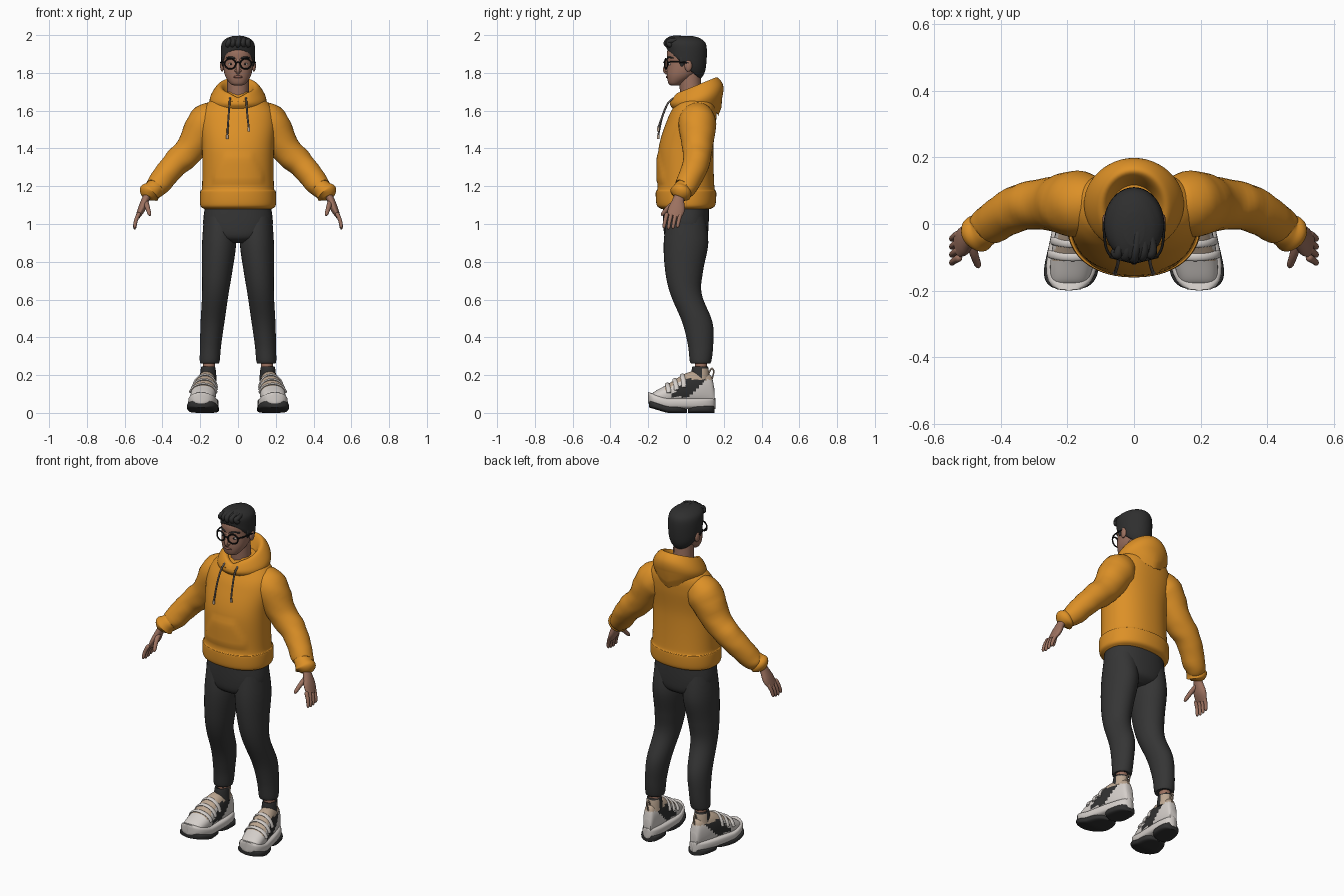
import bpy, bmesh, math
from mathutils import Vector

cube = bpy.data.objects.get("Cube")
if cube:
    bpy.data.objects.remove(cube, do_unlink=True)


def material(name, *rgb):
    mat = bpy.data.materials.new(name)
    mat.use_nodes = True
    mat.diffuse_color = (*rgb, 1)
    shader = next(n for n in mat.node_tree.nodes if n.type == 'BSDF_PRINCIPLED')
    shader.inputs["Base Color"].default_value = (*rgb, 1)
    shader.inputs["Roughness"].default_value = .8
    return mat


ORANGE = material("orange fleece", .72, .28, .02)
CHARCOAL = material("charcoal cloth", .036, .036, .036)
HAIR = material("black hair", .028, .028, .028)
SKIN = material("skin", .33, .165, .115)
LIP = material("lip", .24, .1, .075)
WHITE = material("off white", .66, .62, .59)
RUBBER = material("dark rubber", .03, .03, .03)
TAN = material("tan suede", .5, .38, .28)
FRAME = material("glossy black", .008, .008, .008)
CORD = material("grey cord", .13, .11, .1)


def finish(name, bm, mats, mirror=False, rule=None):
    bmesh.ops.recalc_face_normals(bm, faces=bm.faces)
    if rule:
        for face in bm.faces:
            face.material_index = rule(face.calc_center_median(), face.normal)
    mesh = bpy.data.meshes.new(name)
    bm.to_mesh(mesh)
    bm.free()
    for mat in mats:
        mesh.materials.append(mat)
    mesh.shade_smooth()
    mesh.set_sharp_from_angle(angle=math.radians(55))
    part = bpy.data.objects.new(name, mesh)
    bpy.context.scene.collection.objects.link(part)
    if mirror:
        part.modifiers.new("mirror", 'MIRROR').use_mirror_merge = False


def spline(points, steps):
    """Smooth curve through points of any dimension."""
    last = len(points) - 1
    curve = []
    for i in range(last):
        before, start, end, after = (points[max(0, min(last, i + k))] for k in (-1, 0, 1, 2))
        for s in range(steps):
            t = s / steps
            curve.append([b + t / 2 * (c - a + t * (2 * a - 5 * b + 4 * c - d + t * (3 * (b - c) + d - a)))
                          for a, b, c, d in zip(before, start, end, after)])
    return curve + [list(points[last])]


def loft(name, stations, *mats, axis='z', seg=32, steps=6, power=2, mirror=False, bump=None, rule=None):
    """Skin oval rings, each given as x, y, z, half width, half depth, tilt."""
    rows = spline(stations, steps)
    mid = [Vector(row[:3]) for row in rows]
    bm, rings = bmesh.new(), []
    v = Vector((0, 1, 0))
    for i, (x, y, z, wide, deep, tilt) in enumerate(rows):
        u = Vector((1, 0, 0))
        if axis == 'z':
            v = Vector((0, 1, tilt))
        elif axis == 'y':
            v = Vector((0, 0, 1))
        else:
            along = (mid[min(i + 1, len(mid) - 1)] - mid[max(i - 1, 0)]).normalized()
            if i == 0 and abs(along.y) > .9:
                v = Vector((0, 0, 1))
            v = (v - along * v.dot(along)).normalized()
            u = v.cross(along)
        ring = []
        for k in range(seg):
            angle = math.tau * k / seg
            c, s = (math.copysign(abs(w) ** (2 / power), w) for w in (math.cos(angle), math.sin(angle)))
            co = mid[i] + u * c * max(wide, .001) + v * s * max(deep, .001)
            ring.append(bm.verts.new(bump(co) if bump else co))
        rings.append(ring)
    for lower, upper in zip(rings, rings[1:]):
        for k in range(seg):
            bm.faces.new((lower[k - 1], lower[k], upper[k], upper[k - 1]))
    bm.faces.new(rings[0])
    bm.faces.new(rings[-1])
    finish(name, bm, mats, mirror, rule)


def stack(name, levels, *mats, **options):
    """Central loft from levels of z, y, half width, half depth, tilt."""
    loft(name, [(0, y, z, w, d, tilt) for z, y, w, d, tilt in levels], *mats, **options)


def tube(name, points, radius, mat, mirror=True, tip=1, flat=1):
    """Round rod along a curve; tapered rods get rounded ends."""
    path = spline(points, 6)
    rows = []
    for i, co in enumerate(path):
        t = i / (len(path) - 1)
        r = radius * (1 + (tip - 1) * t)
        if tip < 1:
            r *= min(1, .4 + 5 * min(t, 1 - t))
        rows.append((*co, r, r * flat, 0))
    loft(name, rows, mat, axis='path', seg=12, steps=1, mirror=mirror)


def ball(name, loc, size, mat, mirror=False):
    bm = bmesh.new()
    bmesh.ops.create_uvsphere(bm, u_segments=20, v_segments=12, radius=1)
    bmesh.ops.scale(bm, vec=size, verts=bm.verts)
    bmesh.ops.translate(bm, vec=loc, verts=bm.verts)
    finish(name, bm, [mat], mirror)


# Hoodie body with a slightly raised front pocket
def pocket(co):
    if co.y < 0:
        edge = .14 - max(0, co.z - 1.26) * .6 - abs(co.x)
        co.y -= .007 * max(0, min(1, min(edge, co.z - 1.21, 1.37 - co.z) * 80))
    return co


stack("hoodie_body", [(1.08, 0, .18, .13, 0), (1.1, 0, .2, .155, 0), (1.17, 0, .2, .16, 0), (1.2, 0, .19, .15, 0),
      (1.4, 0, .19, .145, 0), (1.55, .03, .2, .13, 0), (1.63, .05, .17, .11, 0), (1.7, .06, .08, .08, 0)],
      ORANGE, seg=72, steps=10, power=2.2, bump=pocket)


# Sleeves with soft folds and gathered cuffs
def folds(co):
    return co + Vector((.002, .001, .002)) * math.sin(co.z * 70 + co.y * 30) * math.cos(co.x * 25)


loft("sleeves", [(x, y, z, r, r, 0) for x, y, z, r in (
     (.11, .06, 1.57, .08), (.17, .06, 1.53, .1), (.25, .06, 1.4, .08), (.34, .05, 1.31, .07),
     (.43, 0, 1.2, .06), (.45, -.02, 1.18, .05), (.47, -.03, 1.16, .056), (.48, -.04, 1.14, .03))],
     ORANGE, axis='path', mirror=True, bump=folds)


# Hood lying open behind the neck, pointed at the back and notched at the front
def hood_shape(co):
    if co.y > .11 and co.z < 1.66:
        co.z -= .04 * max(0, 1 - abs(co.x) * 10)
    elif co.y < 0 and co.z > 1.65:
        co.z -= .02 * max(0, 1 - abs(co.x) * 20)
    return co


stack("hood", [(1.6, .06, .13, .11, .1), (1.65, .06, .15, .135, .25), (1.69, .055, .138, .14, .35),
      (1.73, .05, .105, .115, .4), (1.72, .05, .08, .09, .4), (1.66, .04, .06, .07, .3)],
      ORANGE, seg=48, bump=hood_shape)

# Drawstrings, one hanging lower than the other
for side, low, name in ((-1, 1.47, "right_drawstring"), (1, 1.51, "left_drawstring")):
    end = Vector((side * .057, -.147, low))
    tube(name, [(side * .042, -.06, 1.67), (side * .045, -.095, 1.64), (side * .05, -.125, 1.57), end],
         .005, CORD, mirror=False)
    tube(name + "_tip", [end, end - Vector((0, 0, .02))], .007, TAN, mirror=False)

# Trousers
stack("trouser_seat", [(1.12, 0, .17, .12, 0), (1, 0, .184, .12, 0), (.93, 0, .15, .11, 0), (.9, 0, .06, .07, 0)],
      CHARCOAL, power=2.3)
loft("trouser_legs", [(x, y, z, w, d, 0) for x, y, z, w, d in (
     (.1, 0, 1.04, .08, .1), (.1, 0, .9, .09, .118), (.11, -.01, .75, .08, .1), (.12, 0, .63, .07, .083),
     (.135, .06, .48, .063, .08), (.145, .077, .36, .056, .067), (.15, .077, .27, .052, .056),
     (.15, .077, .265, .04, .04))], CHARCOAL, mirror=True)
tube("ankles", [(.153, .08, .18), (.153, .08, .3)], .032, SKIN)


# Shoes follow shared rules for their line, rounded plan and instep
def shoe_line(y):
    return .172 - .12 * y


def plan(t):
    return max(0, 1 - abs(2 * t - 1) ** 3) ** (1 / 3)


def sole(name, back, front, bottom, top, mat):
    rows = []
    for i in range(17):
        t = (1 - math.cos(math.pi * i / 16)) / 2
        y = back + (front - back) * t
        spring = .3 * max(0, -y - .1)
        rows.append((shoe_line(y), y, (bottom + top) / 2 + spring, (.07 - .1 * y) * plan(t), (top - bottom) / 2, 0))
    loft(name, rows, mat, axis='y', steps=1, power=3.5, mirror=True)


def upper_colour(co, normal):
    if abs(co.y - co.z + .12) < .05 and .085 < co.z < .18 and abs(normal.x) > .5:
        return 1
    return 2 if co.z > .175 or (normal.z > .5 and -.11 < co.y < .03) else 0


sole("midsoles", .155, -.2, .02, .08, WHITE)
sole("front_outsoles", .005, -.197, 0, .04, RUBBER)
sole("heel_outsoles", .152, .01, 0, .04, RUBBER)
loft("shoe_uppers", [(shoe_line(y), y, top / 2 + .02, (.058 - .1 * y) * plan((y + .2) / .36), top / 2 - .02, 0)
     for y, top in ((-.19, .08), (-.17, .11), (-.1, .15), (0, .21), (.07, .22), (.13, .2), (.15, .13))],
     WHITE, RUBBER, TAN, axis='y', power=2.3, mirror=True, seg=40, steps=8, rule=upper_colour)
loft("shoe_collars", [(.158, .075, z, r, r + .005, 0) for z, r in ((.17, .045), (.22, .041), (.245, .036), (.24, .028))],
     RUBBER, TAN, mirror=True, rule=lambda co, normal: int(co.y > .08 and co.z < .235))
for name, y in (("toe_straps", -.1), ("middle_straps", -.06), ("ankle_straps", -.02)):
    half = .087 + .3 * y
    arc = [math.radians(a) for a in range(10, 180, 20)]
    tube(name, [(shoe_line(y) + (.062 - .1 * y) * math.cos(a), y + .01 * math.cos(a) ** 2,
                 .04 + half + half * math.sin(a)) for a in arc], .006, WHITE, flat=2)
tube("heel_loops", [(.154, .118, .205), (.154, .135, .235), (.154, .147, .22), (.154, .138, .18)], .004, TAN)

# Hands
loft("palms", [(.47, -.03, 1.17, .02, .025, 0), (.49, -.04, 1.13, .02, .03, 0), (.51, -.05, 1.08, .02, .044, 0),
     (.53, -.065, 1.04, .012, .038, 0)], SKIN, axis='path', mirror=True)
for i, name in enumerate(("index", "middle", "ring", "little")):
    y = .024 * i - .1
    tip = .97 + .006 * abs(i - 1.3)
    tube(name + "_fingers", [(.522, y, 1.06), (.54, y - .01, 1.02), (.548, y - .018, tip)], .012, SKIN, tip=.7)
tube("thumbs", [(.49, -.045, 1.12), (.48, -.09, 1.09), (.466, -.13, 1.045)], .016, SKIN, tip=.6)

# Head and neck
tube("neck", [(0, .035, 1.6), (0, .025, 1.7), (0, .02, 1.8)], .057, SKIN, mirror=False)
stack("head", [(1.733, -.058, .02, .02, 0), (1.745, -.055, .043, .038, 0), (1.79, -.025, .07, .077, 0),
      (1.86, 0, .08, .1, 0), (1.92, 0, .08, .098, 0), (1.97, 0, .05, .06, 0)], SKIN, power=2.15)
ball("ears", (.084, .012, 1.838), (.011, .02, .031), SKIN, True)
tube("nose", [(0, -.094, 1.87), (0, -.104, 1.84), (0, -.112, 1.815), (0, -.1, 1.8)], .011, SKIN, mirror=False)
ball("nostrils", (.01, -.102, 1.811), (.009, .009, .007), SKIN, True)
ball("lips", (0, -.098, 1.779), (.025, .009, .007), LIP)
ball("eyes", (.036, -.085, 1.846), (.014, .007, .007), WHITE, True)
ball("irises", (.036, -.09, 1.846), (.006, .004, .006), FRAME, True)
tube("eyebrows", [(.014, -.098, 1.877), (.04, -.09, 1.883), (.064, -.067, 1.878)], .006, HAIR, tip=.6)

# Hair: cap falling to the nape, sideburns and swept locks
stack("hair_cap", [(1.84, -.01, .07, .075, -.85), (1.848, -.01, .084, .09, -.85), (1.88, 0, .09, .104, -.55),
      (1.95, 0, .088, .109, -.1), (1.98, -.01, .066, .09, 0), (1.995, -.015, .03, .05, 0)], HAIR, seg=40)
ball("sideburns", (.081, -.022, 1.868), (.007, .014, .035), HAIR, True)
for name, x in (("right", -.05), ("inner_right", -.025), ("middle", 0), ("inner_left", .025), ("left", .05)):
    drop = abs(x) / 4
    tube(name + "_hair_lock", [(x * 1.2, drop - .09, 1.94), (x, drop - .105, 1.96), (x + .006, -.075, 1.983 - drop),
         (x * .7 + .012, -.01, 1.985 - drop)], .015, HAIR, mirror=False, tip=.8)

# Spectacles
turns = [math.tau * k / 16 for k in range(17)]
tube("glasses_rims", [(.041 + .029 * math.cos(a), .007 * math.cos(a) - .106, 1.848 + .027 * math.sin(a))
     for a in turns], .004, FRAME)
tube("glasses_bridge", [(0, -.117, 1.856), (.014, -.112, 1.853)], .004, FRAME)
tube("glasses_arms", [(.069, -.098, 1.857), (.084, -.07, 1.858), (.09, -.02, 1.857), (.09, .015, 1.852)], .004, FRAME)
